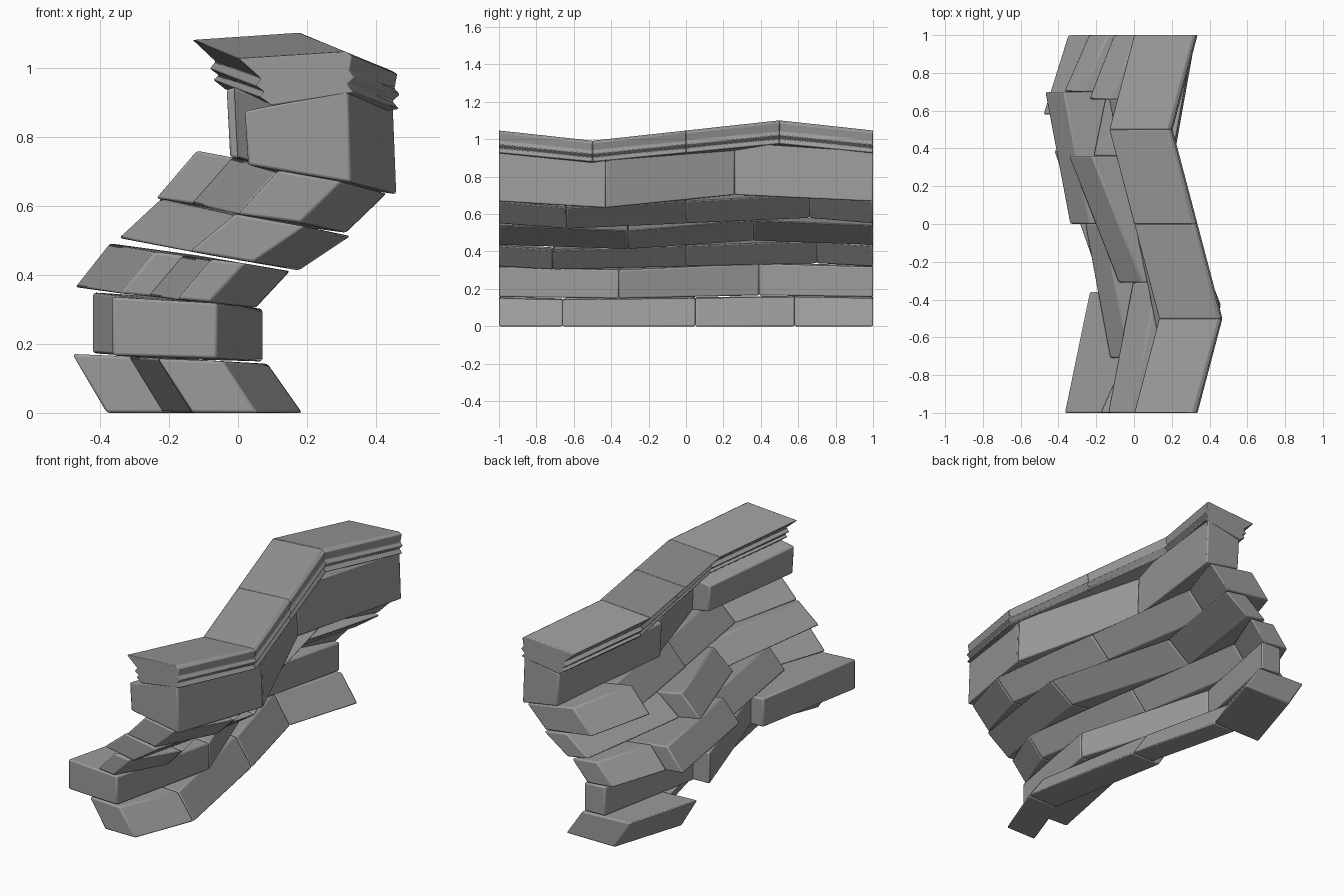
import bpy, bmesh

if "Cube" in bpy.data.objects:
    bpy.data.objects.remove(bpy.data.objects["Cube"])

# One grey stone colour
stone = bpy.data.materials.new("grey_stone")
stone.diffuse_color = (0.33, 0.33, 0.33, 1)
stone.use_nodes = True
stone.node_tree.nodes["Principled BSDF"].inputs["Base Color"].default_value = stone.diffuse_color

SWAY, HEAVE = 0.132, 0.052   # sideways and vertical waviness along the wall


def place(x, z, y, wave):
    """Shift a section point by the wall's waviness."""
    return (x + SWAY * wave, y, z * (1 - HEAVE * wave))


def block(name, section, y0, w0, y1, w1, bevel):
    """Sweep a closed (x, z) section between two wavy stations."""
    bm = bmesh.new()
    a = [bm.verts.new(place(x, z, y0, w0)) for x, z in section]
    b = [bm.verts.new(place(x, z, y1, w1)) for x, z in section]
    n = len(section)
    bm.faces.new(a)
    bm.faces.new(b[::-1])
    for i in range(n):
        j = (i + 1) % n
        bm.faces.new((a[i], b[i], b[j], a[j]))
    bmesh.ops.recalc_face_normals(bm, faces=bm.faces)
    me = bpy.data.meshes.new(name)
    bm.to_mesh(me)
    bm.free()
    me.materials.append(stone)
    ob = bpy.data.objects.new(name, me)
    bpy.context.collection.objects.link(ob)
    mod = ob.modifiers.new("worn_edges", 'BEVEL')
    mod.width = bevel
    mod.segments = 2
    mod.limit_method = 'ANGLE'
    mod.angle_limit = 0.5
    bpy.ops.object.select_all(action='DESELECT')
    ob.select_set(True)
    bpy.context.view_layer.objects.active = ob
    bpy.ops.object.shade_smooth_by_angle(angle=0.6)


FOUR = (0, 1, 0, -1, 0)
THREE = (0, 1, -1, 0)

# Courses from the ground up: face bottom, face top, bottom and top slope
# toward the back, seam positions, wave at the seams, depth of each block
courses = [
    ((0.055, 0.0), (-0.045, 0.15), 0.0, 0.04,
     (-1, -0.66, 0.05, 0.58, 1), FOUR, (0.19, 0.19, 0.14, 0.305)),
    ((-0.06, 0.157), (-0.06, 0.318), 0.03, 0.06,
     (-1, -0.36, 0.39, 1), THREE, (0.305, 0.23, 0.13)),
    ((-0.08, 0.32), (0.02, 0.433), 0.1, 0.13,
     (-1, -0.71, 0, 0.70, 1), FOUR, (0.10, 0.18, 0.26, 0.16)),
    ((0.045, 0.435), (0.195, 0.54), 0.18, 0.18,
     (-1, -0.31, 0.36, 1), THREE, (0.185, 0.26, 0.13)),
    ((0.182, 0.55), (0.30, 0.67), 0.14, 0.18,
     (-1, -0.64, 0, 0.66, 1), FOUR, (0.185, 0.18, 0.185, 0.29)),
    ((0.328, 0.667), (0.318, 0.935), 0.17, -0.2,
     (-1, -0.43, 0.26, 1), THREE, (0.30, 0.20, 0.22)),
]
for c, (low, top, slope_b, slope_t, seams, waves, depths) in enumerate(courses):
    for i, d in enumerate(depths):
        dt = d * (1.1 if c == 3 else 1)
        section = [low, top, (top[0] - dt, top[1] + dt * slope_t),
                   (low[0] - d, low[1] + d * slope_b)]
        block(f"course_{c + 1}_block_{i + 1}", section,
              seams[i], waves[i], seams[i + 1], waves[i + 1], 0.008)

# Moulded coping stones along the top
coping = [(0.0, 1.027), (0.31, 1.047), (0.33, 1.035), (0.322, 0.99),
          (0.338, 0.972), (0.316, 0.952), (0.335, 0.928), (0.096, 0.89),
          (0.06, 0.917), (0.075, 0.93), (0.05, 0.948), (0.066, 0.968)]
for i in range(4):
    y = -1 + i * 0.5
    block(f"coping_{i + 1}", coping, y, FOUR[i], y + 0.5, FOUR[i + 1], 0.004)
